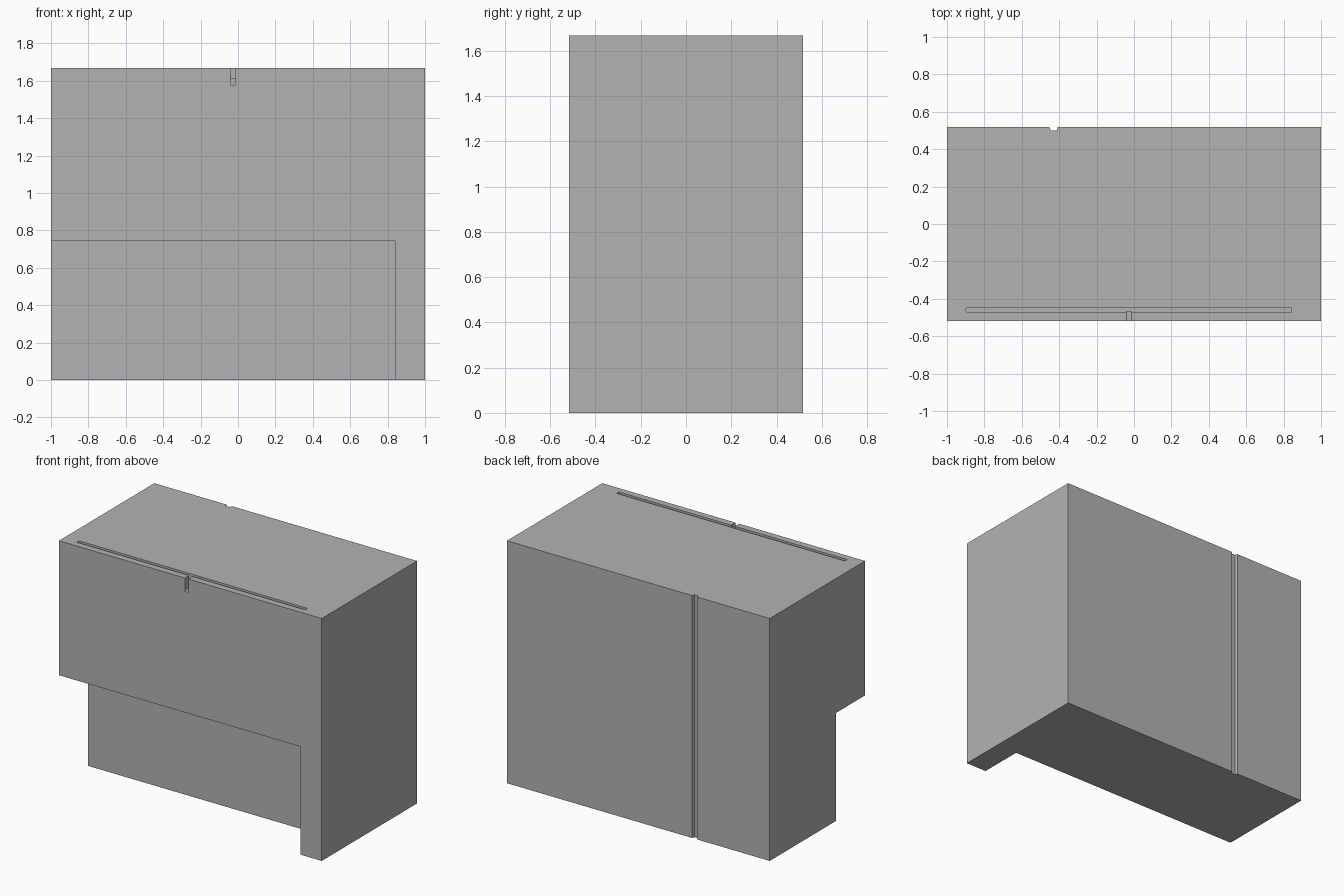
import bpy, bmesh
from math import cos, sin, pi
from mathutils import Vector

cube = bpy.data.objects.get("Cube")
if cube:
    bpy.data.objects.remove(cube, do_unlink=True)

grey = bpy.data.materials.new("plain grey")
grey.use_nodes = True
colour = (0.45, 0.45, 0.45, 1)
grey.diffuse_color = colour
grey.node_tree.nodes["Principled BSDF"].inputs["Base Color"].default_value = colour

W, D, H = 1.0, 0.518, 1.668   # half width, half depth, height


def prism(name, points, sweep):
    """Extrude a closed outline along a vector."""
    bm = bmesh.new()
    face = bm.faces.new([bm.verts.new(p) for p in points])
    grown = bmesh.ops.extrude_face_region(bm, geom=[face])["geom"]
    moved = [v for v in grown if isinstance(v, bmesh.types.BMVert)]
    bmesh.ops.translate(bm, verts=moved, vec=Vector(sweep))
    bmesh.ops.recalc_face_normals(bm, faces=bm.faces)
    mesh = bpy.data.meshes.new(name)
    bm.to_mesh(mesh)
    bm.free()
    mesh.materials.append(grey)
    obj = bpy.data.objects.new(name, mesh)
    bpy.context.collection.objects.link(obj)
    return obj


def block(name, low, high):
    (a, b, c), (d, e, f) = low, high
    return prism(name, [(a, b, c), (d, b, c), (d, e, c), (a, e, c)], (0, 0, f - c))


def rounded(x0, x1, y0, y1, r, steps=4):
    """Outline of a rectangle with rounded corners."""
    centres = [(x1 - r, y1 - r), (x0 + r, y1 - r), (x0 + r, y0 + r), (x1 - r, y0 + r)]
    return [(cx + r * cos(a), cy + r * sin(a))
            for q, (cx, cy) in enumerate(centres)
            for a in [(q + i / steps) * pi / 2 for i in range(steps + 1)]]


def carve(target, cutter):
    cutter.hide_render = True
    mod = target.modifiers.new(cutter.name, "BOOLEAN")
    mod.operation, mod.solver, mod.object = "DIFFERENCE", "EXACT", cutter
    bpy.context.view_layer.objects.active = target
    bpy.ops.object.modifier_apply(modifier=mod.name)
    bpy.data.objects.remove(cutter, do_unlink=True)


# Main cabinet block
body = block("cabinet_body", (-W, -D, 0), (W, D, H))

# Large lower recess, leaving one front leg on the left
carve(body, block("front_recess", (-W - 0.1, -D - 0.1, -0.1), (0.84, -0.205, 0.743)))

# Long shallow slot along the top front edge
slot = rounded(-0.897, 0.842, -0.472, -0.447, 0.006)
carve(body, prism("top_slot", [(x, y, H - 0.053) for x, y in slot], (0, 0, 0.1)))

# Small round-bottomed notch from the front into the slot
notch = rounded(-0.041, -0.014, 1.575, H + 0.1, 0.007)
carve(body, prism("front_notch", [(x, -D - 0.1, z) for x, z in notch], (0, D + 0.1 - 0.468, 0)))

# Vertical cable groove on the back
groove = [(-0.452, D + 0.1), (-0.452, D), (-0.446, D - 0.018),
          (-0.414, D - 0.018), (-0.408, D), (-0.408, D + 0.1)]
carve(body, prism("back_groove", [(x, y, -0.1) for x, y in groove], (0, 0, H + 0.2)))
